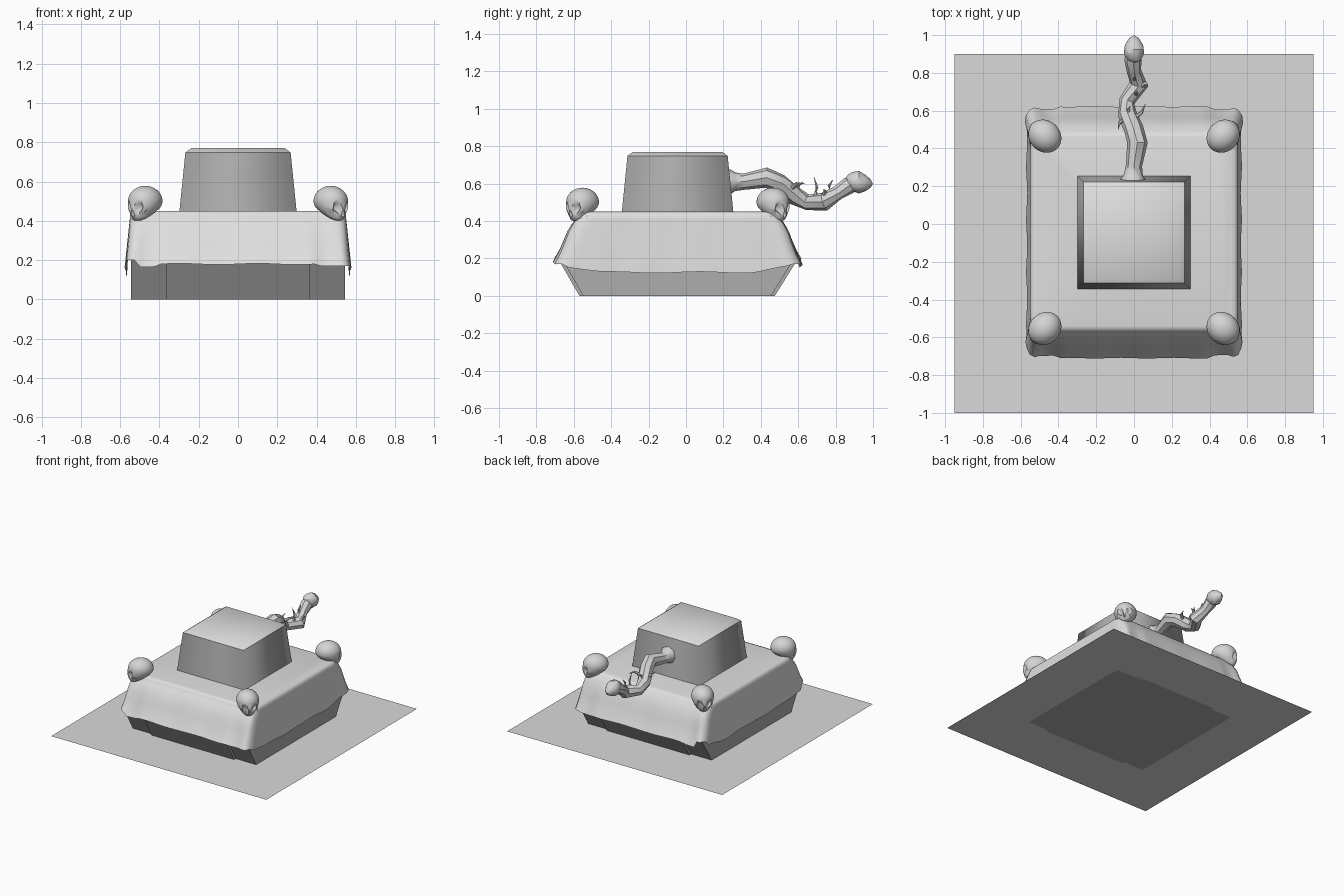
import bpy, bmesh, math
from mathutils import Vector, Matrix

if "Cube" in bpy.data.objects:
    bpy.data.objects.remove(bpy.data.objects["Cube"])


def flat_colour(name, value):
    m = bpy.data.materials.new(name)
    m.diffuse_color = (value, value, value, 1)
    m.use_nodes = True
    m.node_tree.nodes["Principled BSDF"].inputs["Base Color"].default_value = m.diffuse_color
    return m


sheet_grey = flat_colour("sheet_grey", 0.7)
cloth_grey = flat_colour("cloth_pale_grey", 0.74)
hull_grey = flat_colour("hull_dark_grey", 0.42)
bone_grey = flat_colour("bone_grey", 0.66)


def finish(name, bm, mats, angle=None):
    """Turn a bmesh into a named object, smooth below the given angle."""
    if name != "ground_sheet":
        bmesh.ops.recalc_face_normals(bm, faces=bm.faces[:])
    me = bpy.data.meshes.new(name)
    bm.to_mesh(me)
    bm.free()
    for m in mats:
        me.materials.append(m)
    ob = bpy.data.objects.new(name, me)
    bpy.context.collection.objects.link(ob)
    if angle:
        bpy.ops.object.select_all(action='DESELECT')
        ob.select_set(True)
        bpy.context.view_layer.objects.active = ob
        bpy.ops.object.shade_smooth_by_angle(angle=math.radians(angle))
    return ob


def loft(bm, rings, cap_start=True, cap_end=True):
    """Join closed rings of points into a skin."""
    vs = [[bm.verts.new(p) for p in r] for r in rings]
    n = len(vs[0])
    for a, b in zip(vs, vs[1:]):
        for i in range(n):
            j = (i + 1) % n
            bm.faces.new((a[i], a[j], b[j], b[i]))
    if cap_start:
        bm.faces.new(vs[0][::-1])
    if cap_end:
        bm.faces.new(vs[-1])


def tube(bm, path, sides):
    """Sweep a circle along (x, y, z, radius) points."""
    pts = [Vector(p[:3]) for p in path]
    rings = []
    for i, p in enumerate(pts):
        d = (pts[min(i + 1, len(pts) - 1)] - pts[max(i - 1, 0)]).normalized()
        side = d.cross(Vector((0, 0, 1))).normalized()
        up = side.cross(d)
        rings.append([p + path[i][3] * (math.cos(t) * side + math.sin(t) * up)
                      for t in (2 * math.pi * k / sides for k in range(sides))])
    loft(bm, rings)


# Ground sheet
bm = bmesh.new()
bm.faces.new([bm.verts.new(p) for p in
              ((-.95, -1, 0), (.95, -1, 0), (.95, .9, 0), (-.95, .9, 0))])
finish("ground_sheet", bm, [sheet_grey])


# Hull: six-sided profile, centre block slightly longer than the side blocks
def hull_block(name, x0, x1, inset):
    prof = [(-.57 + inset, 0), (-.685 + inset, .2), (-.55 + inset, .43),
            (.475 - inset, .43), (.6 - inset, .2), (.475 - inset, 0)]
    bm = bmesh.new()
    loft(bm, [[(x, y, z) for y, z in prof] for x in (x0, x1)])
    finish(name, bm, [hull_grey])


hull_block("hull_centre", -.365, .365, 0)
hull_block("hull_side_left", -.545, -.365, .02)
hull_block("hull_side_right", .365, .545, .02)

# Draped cloth: square loops falling from the top edge to a wavy hem
N = 32
loop = []
for k in range(4):
    for i in range(N):
        t = -1 + 2 * i / N
        loop.append([(t, -1), (1, t), (-t, 1), (-1, -t)][k])


def cloth_point(u, v, s, x_half, y_front, y_back):
    corner = max(0, (min(abs(u), abs(v)) - .9) / .1)
    x = u * x_half * (1 - .03 * corner)
    mid, half = (y_front + y_back) / 2, (y_back - y_front) / 2
    y = mid + v * half * (1 - .025 * corner)
    if abs(v) == 1:      # front and back hems, shallow folds past the hull steps
        hem = (.18 if v < 0 else .165) - (.012 if abs(u) > .7 else 0)
        if .7 < abs(u) < .93:
            y -= v * .014 * s
        hem += .003 * math.sin(9 * u)
        y += v * .002 * s * math.sin(13 * u)
    else:                # side hems hang lower in the middle
        hem = .125 + .045 * max(0, (abs(v) - .6) / .4) + .004 * math.sin(9 * v)
        x += u * .003 * s * math.sin(15 * v)
        if abs(v) > .85:
            x += u * .008 * s
    if corner:
        hem = .17 + .03 * (u < 0)
    return x, y, .435 + (hem - .435) * s


bm = bmesh.new()
rings = [[(u * .515, -.04 + v * .5, .45) for u, v in loop],
         [(u * .535, -.0425 + v * .52, .446) for u, v in loop]]
for s in (0, .08, .2, .35, .55, .78, 1):
    bulge = .016 * math.sin(math.pi * min(1, s * 1.6)) ** .7 if 0 < s < .62 else 0
    rings.append([cloth_point(u, v, s, .548 + .02 * s, -.567 - .143 * s - bulge,
                              .488 + .134 * s + bulge) for u, v in loop])
loft(bm, rings, True, False)
finish("draped_cloth", bm, [cloth_grey], 75)

# Turret walls: tapered block, shaded smoothly around the corners
square = ((-1, -1), (1, -1), (1, 1), (-1, 1))
bm = bmesh.new()
loft(bm, [[(sx * h, -.045 + sy * h, z) for sx, sy in square]
          for h, z in ((.3, .43), (.268, .748))], False, False)
finish("turret_walls", bm, [hull_grey], 100)

# Turret roof: pale bevelled lid
bm = bmesh.new()
loft(bm, [[(sx * h, -.045 + sy * h, z) for sx, sy in square]
          for h, z in ((.268, .748), (.238, .77))], False, True)
finish("turret_roof", bm, [cloth_grey], 50)


# Skulls: reshaped spheres with sunken eyes and nose, facing out at each corner
def skull(name, cx, cy, turn):
    bm = bmesh.new()
    bmesh.ops.create_icosphere(bm, subdivisions=4, radius=1)
    dents = [(Vector((-.42, -.84, -.3)), .27, .026), (Vector((.42, -.84, -.3)), .27, .026),
             (Vector((0, -.83, -.56)), .13, .018)]
    for v in bm.verts:
        n = v.co.copy()
        low = max(0, -n.z)
        front = max(0, min(1, .5 - n.y))
        p = Vector((n.x * .082 * (1 - .12 * low * front), n.y * .093, n.z * .078))
        p.z -= low * front * .036                 # long face and jaw
        p.z += low * (1 - front) * .015           # raised nape
        p.y -= low * front * .026
        if n.y < -.3 and -.75 < n.z < -.45:       # hollow below the cheekbones
            p.x *= .86
        for c, r, depth in dents:
            d = (n - c.normalized()).length
            if d < r:
                p.y += depth * (1 - (d / r) ** 3)
        v.co = p
    bm.transform(Matrix.Translation((cx, cy, .5)) @ Matrix.Rotation(turn, 4, 'Z'))
    finish(name, bm, [bone_grey], 50)


for sx, side in ((-1, "left"), (1, "right")):
    for cy, sy, end in ((-.553, -1, "front"), (.465, 1, "back")):
        skull(f"skull_{end}_{side}", sx * .472, cy, math.atan2(sx, -sy))

# Crooked thorny stem reaching out of the back of the turret
bm = bmesh.new()
tube(bm, [(-.005, .2, .61, .07), (-.005, .238, .61, .066), (-.003, .262, .61, .05),
          (0, .31, .61, .043), (.018, .43, .632, .054), (.0, .5, .6, .052),
          (-.035, .58, .535, .05), (-.038, .65, .5, .042), (.026, .74, .503, .05),
          (.0, .81, .55, .038), (-.005, .87, .59, .046), (-.005, .9, .6, .04)], 8)
finish("stem", bm, [bone_grey], 40)

# Bud at the tip, pinched to a point
bm = bmesh.new()
bmesh.ops.create_icosphere(bm, subdivisions=2, radius=1)
for v in bm.verts:
    x, y, z = v.co
    k = 1 - .35 * max(0, y)
    v.co = (.057 * x * k, .925 + .075 * y, .607 + .06 * z * k - .008 * y)
finish("stem_bud", bm, [bone_grey], 25)

# Curved thorns: base, then bend and tip
bm = bmesh.new()
for a, b, c in (((-.05, .55, .57), (-.075, .54, .59), (-.085, .50, .6)),
                ((0, .56, .57), (.04, .59, .6), (.06, .635, .6)),
                ((-.03, .61, .54), (-.03, .60, .59), (-.02, .625, .61)),
                ((.01, .69, .53), (.01, .70, .58), (.0, .685, .635)),
                ((.04, .73, .53), (.06, .745, .56), (.075, .735, .57)),
                ((.0, .77, .55), (.0, .765, .59), (.005, .785, .62))):
    tube(bm, [(*a, .015), (*b, .009), (*c, .001)], 6)
finish("stem_thorns", bm, [bone_grey], 50)
